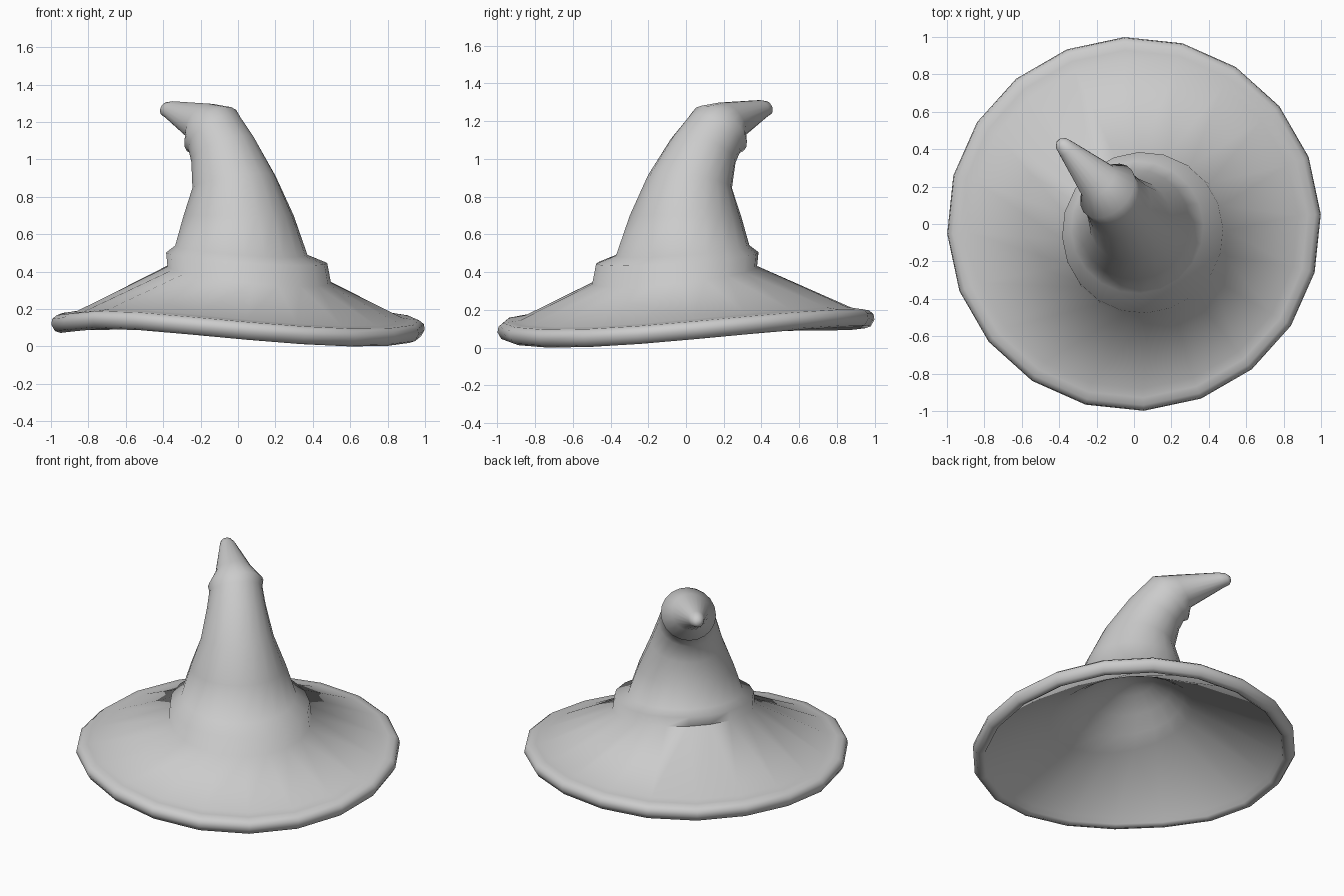
import bpy, bmesh, math
from mathutils import Vector

if "Cube" in bpy.data.objects:
    bpy.data.objects.remove(bpy.data.objects["Cube"])

SIDES = 20
OFFSET = math.radians(3)
BEND = Vector((-math.sqrt(0.5), math.sqrt(0.5), 0))   # direction the crown droops
UP = Vector((0, 0, 1))


def angles():
    return [OFFSET + 2 * math.pi * i / SIDES for i in range(SIDES)]


def wave(a):
    d = a + math.pi / 4          # zero at the lowest corner of the brim
    dip = 0.035 * math.exp(-((math.degrees(a) - 190) / 25) ** 2)
    return 0.0725 - 0.045 * math.cos(d) - 0.0275 * math.cos(2 * d) - dip


def brim_ring(r, z):
    return [Vector((r * math.cos(a), r * math.sin(a), z + wave(a))) for a in angles()]


def tilted_ring(u, z, r, tilt, v=0.0):
    t = math.radians(tilt)
    e = BEND * math.cos(t) - UP * math.sin(t)
    side = UP.cross(BEND)
    c = BEND * u + UP * z + side * v
    pts = []
    for a in angles():
        b = a - 3 * math.pi / 4
        pts.append(c + r * (math.cos(b) * e + math.sin(b) * side))
    return pts


def loft(name, rings):
    bm = bmesh.new()
    loops = [[bm.verts.new(p) for p in ring] for ring in rings]
    for lo, hi in zip(loops, loops[1:]):
        for i in range(SIDES):
            j = (i + 1) % SIDES
            bm.faces.new((lo[i], lo[j], hi[j], hi[i]))
    bm.faces.new(loops[0][::-1])
    bm.faces.new(loops[-1])
    bmesh.ops.recalc_face_normals(bm, faces=bm.faces)
    low = min(v.co.z for v in bm.verts)
    bmesh.ops.translate(bm, verts=bm.verts, vec=(0, 0, -low))
    mesh = bpy.data.meshes.new(name)
    bm.to_mesh(mesh)
    bm.free()
    obj = bpy.data.objects.new(name, mesh)
    bpy.context.collection.objects.link(obj)
    bpy.context.view_layer.objects.active = obj
    obj.select_set(True)
    bpy.ops.object.shade_smooth_by_angle(angle=math.radians(75))
    return obj


# domed hollow under the brim, top to bottom: (u, z, radius, tilt)
lining = [(-0.02, 0.60, 0.04, -6), (-0.02, 0.57, 0.14, -6), (-0.03, 0.50, 0.26, -6),
          (-0.05, 0.42, 0.36, -7), (-0.08, 0.355, 0.45, -8.4)]

# rolled edge of the brim, underside to top: (radius, height)
rim = [(0.91, 0.05), (0.925, 0.015), (0.95, 0.0), (0.98, 0.01), (1.0, 0.045),
       (0.995, 0.075), (0.97, 0.095), (0.93, 0.10), (0.88, 0.108)]

# band fold, bent crown, upper crease and drooping tip
crown = [(-0.085, 0.385, 0.44, -8.4), (-0.065, 0.475, 0.432, -5.5), (-0.025, 0.515, 0.355, -6),
         (-0.005, 0.70, 0.295, 0), (0.03, 0.88, 0.225, 12), (0.12, 1.045, 0.182, 28, -0.01),
         (0.19, 1.13, 0.165, 41, -0.02), (0.225, 1.155, 0.172, 48, -0.025),
         (0.295, 1.20, 0.115, 60, -0.025), (0.54, 1.265, 0.05, 70, -0.03),
         (0.58, 1.27, 0.038, 72, -0.03), (0.6, 1.272, 0.016, 74, -0.03)]

loft("pointed_hat",
     [tilted_ring(*p) for p in lining]
     + [brim_ring(*p) for p in rim]
     + [tilted_ring(*p) for p in crown])
